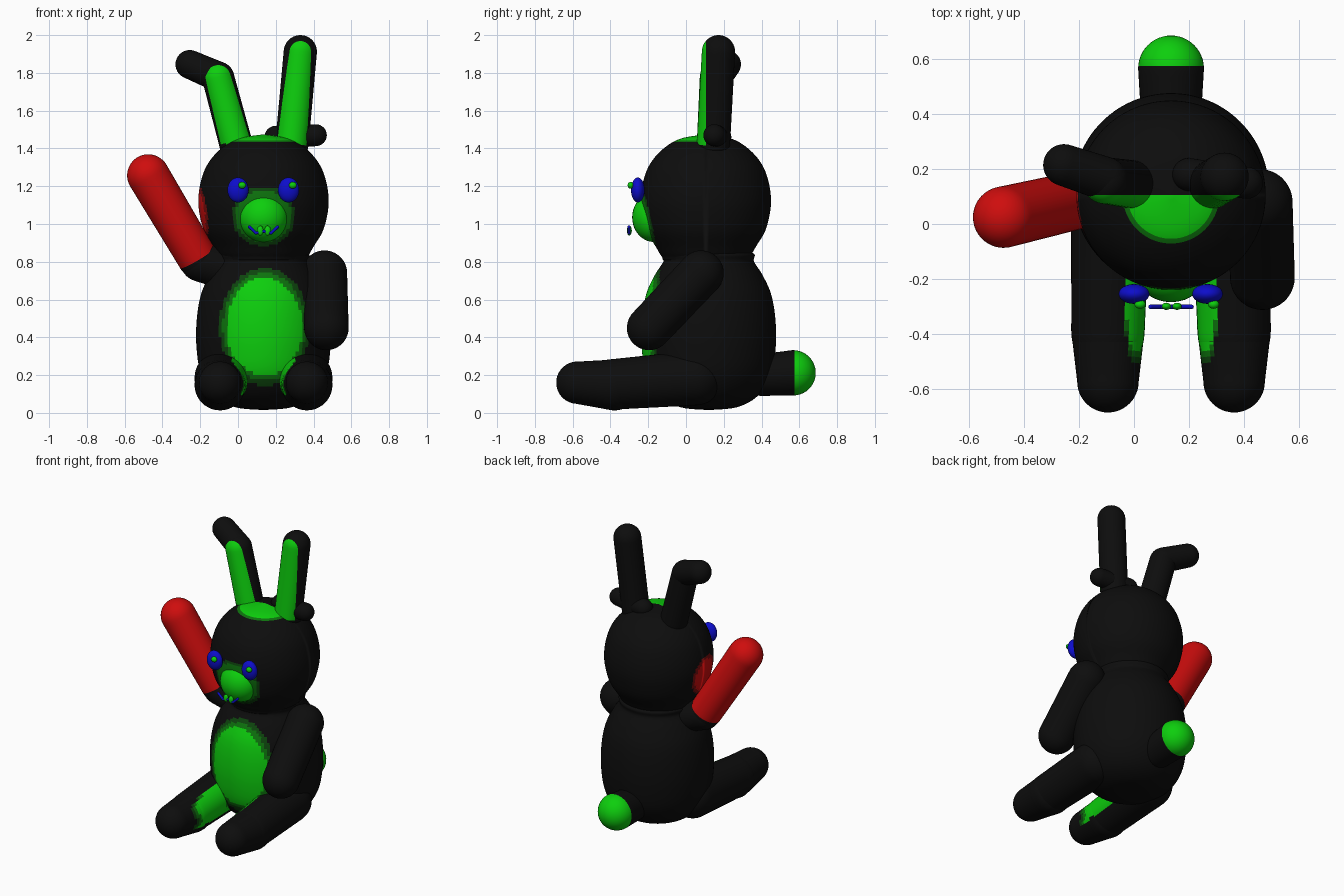
import bpy, bmesh, math
from mathutils import Vector

cube = bpy.data.objects.get("Cube")
if cube:
    bpy.data.objects.remove(cube, do_unlink=True)

LOW = 0.004
COLOURS = {
    "black": (LOW, LOW, LOW),
    "green": (LOW, 0.62, LOW),
    "mid_green": (LOW, 0.17, LOW),
    "dark_green": (LOW, 0.06, LOW),
    "red": (0.62, LOW, LOW),
    "dark_red": (0.2, LOW, LOW),
    "blue": (LOW, LOW, 0.6),
}
MATS = {}
for key, rgb in COLOURS.items():
    m = bpy.data.materials.new(key)
    m.use_nodes = True
    m.diffuse_color = (*rgb, 1)
    m.node_tree.nodes["Principled BSDF"].inputs["Base Color"].default_value = (*rgb, 1)
    MATS[key] = m

MID = 0.135  # x of the body's plane of symmetry


def finish(name, bm, rule):
    """Colour each face by rule (a colour name or a function of its centre) and link."""
    bmesh.ops.recalc_face_normals(bm, faces=bm.faces)
    me = bpy.data.meshes.new(name)
    slots = []
    for f in bm.faces:
        key = rule if isinstance(rule, str) else rule(f.calc_center_median())
        if key not in slots:
            slots.append(key)
            me.materials.append(MATS[key])
        f.material_index = slots.index(key)
        f.smooth = True
    bm.to_mesh(me)
    bm.free()
    ob = bpy.data.objects.new(name, me)
    bpy.context.collection.objects.link(ob)
    return ob


def revolve(name, origin, axis, profile, rule, seg=48, cut_y=None):
    """Turn a (radius, height) profile about an axis; pole points have radius 0."""
    rot = Vector((0, 0, 1)).rotation_difference(Vector(axis))
    origin = Vector(origin)
    bm = bmesh.new()
    rings = []
    for r, h in profile:
        count = 1 if r < 1e-4 else seg
        angles = [2 * math.pi * i / seg for i in range(count)]
        rings.append([bm.verts.new(origin + rot @ Vector((r * math.cos(a), r * math.sin(a), h)))
                      for a in angles])
    for low, high in zip(rings, rings[1:]):
        for i in range(seg):
            j = (i + 1) % seg
            quad = [low[i % len(low)], low[j % len(low)], high[j % len(high)], high[i % len(high)]]
            bm.faces.new(list(dict.fromkeys(quad)))
    if cut_y is not None:
        bmesh.ops.bisect_plane(bm, geom=bm.verts[:] + bm.edges[:] + bm.faces[:],
                               plane_co=(0, cut_y, 0), plane_no=(0, 1, 0))
    return finish(name, bm, rule)


def capsule(name, a, b, ra, rb, rule="black", cut_y=None, seg=40):
    a, b = Vector(a), Vector(b)
    length = (b - a).length
    caps = [i * math.pi / 24 for i in range(13)]
    steps = max(2, int(length / 0.02))
    prof = [(ra * math.sin(t), -ra * math.cos(t)) for t in caps]
    prof += [(ra + (rb - ra) * i / steps, length * i / steps) for i in range(1, steps)]
    prof += [(rb * math.cos(t), length + rb * math.sin(t)) for t in caps]
    return revolve(name, a, b - a, prof, rule, seg, cut_y)


def ellipsoid(name, centre, radii, rule):
    bm = bmesh.new()
    bmesh.ops.create_uvsphere(bm, u_segments=32, v_segments=20, radius=1)
    for v in bm.verts:
        v.co = Vector(centre) + Vector(p * r for p, r in zip(v.co, radii))
    return finish(name, bm, rule)


def smooth_profile(pts, n=6):
    """Catmull-Rom curve through the points."""
    p = [Vector(q) for q in [pts[0]] + pts + [pts[-1]]]
    out = []
    for a, b, c, d in zip(p, p[1:], p[2:], p[3:]):
        for i in range(n):
            t = i / n
            out.append(b + (c - a) * t / 2 + (a * 2 - b * 5 + c * 4 - d) * t * t / 2
                       + (b * 3 - a - c * 3 + d) * t ** 3 / 2)
    return [tuple(q) for q in out + [p[-1]]]


def banded(d, inside, outside="black"):
    """Green patch with two darker rims; d is 1 at the edge of the core."""
    if d < 1:
        return inside
    return "mid_green" if d < 1.1 else "dark_green" if d < 1.2 else outside


# Torso with its belly patch
def belly(c):
    if c.y > 0.05:
        return "black"
    d = math.hypot((c.x - 0.14) / 0.2, (c.z - 0.455) / 0.26)
    return banded(d, "green")


torso = [(0, 0.015), (0.15, 0.03), (0.26, 0.09), (0.33, 0.2), (0.355, 0.35), (0.353, 0.5),
         (0.33, 0.63), (0.285, 0.73), (0.24, 0.8), (0.225, 0.85), (0, 0.87)]
revolve("torso", (MID, 0.12, 0), (0, 0, 1), smooth_profile(torso), belly, 112)


# Head with its crown patch, muzzle rim and cheek patch
def head_rule(c):
    if c.y < 0.105 and c.z > 1.43:
        return "green" if c.z > 1.445 else "mid_green"
    if c.y < 0:
        d = math.hypot((c.x - MID) / 0.135, (c.z - 1.04) / 0.125)
        if d < 1.25:
            return "mid_green" if d < 1.1 else "dark_green"
    d = (c - Vector((-0.21, 0.07, 1.06))).length
    return "red" if d < 0.11 else "dark_red" if d < 0.135 else "black"


head = [(0, 0.78), (0.2, 0.8), (0.235, 0.83), (0.265, 0.88), (0.313, 0.96), (0.338, 1.05),
        (0.345, 1.13), (0.333, 1.22), (0.3, 1.31), (0.235, 1.39), (0.14, 1.45), (0, 1.475)]
revolve("head", (MID, 0.105, 0), (0, 0, 1), smooth_profile(head), head_rule, 112, 0.105)


# Ears, green in front
def ear_rule(c):
    return "green" if c.y < 0.105 and c.z > 1.42 else "black"


capsule("left_ear", (0.285, 0.145, 1.42), (0.33, 0.172, 1.912), 0.088, 0.088, ear_rule, 0.105)
capsule("right_ear", (-0.01, 0.145, 1.42), (-0.105, 0.158, 1.775), 0.088, 0.085, ear_rule, 0.105)
capsule("right_ear_tip", (-0.105, 0.165, 1.78), (-0.255, 0.215, 1.845), 0.08, 0.076)
capsule("head_knob", (0.2, 0.18, 1.46), (0.412, 0.15, 1.47), 0.06, 0.058)

# Face
ellipsoid("muzzle", (MID, -0.17, 1.035), (0.13, 0.115, 0.13), "green")
for side, x in (("right", 0.0), ("left", 0.268)):
    ellipsoid(side + "_eye", (x, -0.255, 1.18), (0.056, 0.036, 0.066), "blue")
    ellipsoid(side + "_pupil", (x + 0.022, -0.293, 1.205), (0.02, 0.016, 0.018), "green")
for side, x in (("right", 0.118), ("left", 0.157)):
    ellipsoid(side + "_tooth", (x, -0.3, 0.965), (0.017, 0.013, 0.026), "green")

smile = [(-0.075, 0.985), (-0.04, 0.952), (0, 0.962), (0.04, 0.952), (0.075, 0.985)]
for i, (p, q) in enumerate(zip(smile, smile[1:])):
    capsule(f"mouth_{i + 1}", (MID + p[0], -0.302, p[1]), (MID + q[0], -0.302, q[1]),
            0.008, 0.008, "blue", seg=12)

# Lowered left arm
capsule("left_arm", (0.458, 0.08, 0.74), (0.468, -0.195, 0.45), 0.12, 0.118)

# Raised right arm, red beyond the elbow
capsule("right_upper_arm", (0.0, 0.11, 0.74), (-0.2, 0.088, 0.8), 0.11, 0.105)
elbow, hand = Vector((-0.215, 0.085, 0.82)), Vector((-0.475, 0.025, 1.257))
capsule("right_forearm", elbow, hand, 0.106, 0.112,
        lambda c: "red" if (c - elbow).dot(hand - elbow) > 0 else "black")

# Legs with a green patch on the inner thighs
for name, s in (("right", -1), ("left", 1)):
    def thigh(c, s=s):
        if c.z < 0.1:
            return "black"
        d = math.hypot((c.x - MID - s * 0.125) / 0.04, (c.y + 0.27) / 0.2)
        return banded(d, "green")

    x = MID + s * 0.23
    capsule(name + "_leg", (x - s * 0.01, 0.05, 0.185), (x, -0.4, 0.15), 0.145, 0.133, thigh)
    capsule(name + "_foot", (x, -0.38, 0.148), (x, -0.575, 0.16), 0.135, 0.112, thigh)

# Tail with a green tip
capsule("tail", (MID, 0.4, 0.2), (MID, 0.567, 0.212), 0.11, 0.12,
        lambda c: "green" if c.y > 0.575 else "black", 0.575)
